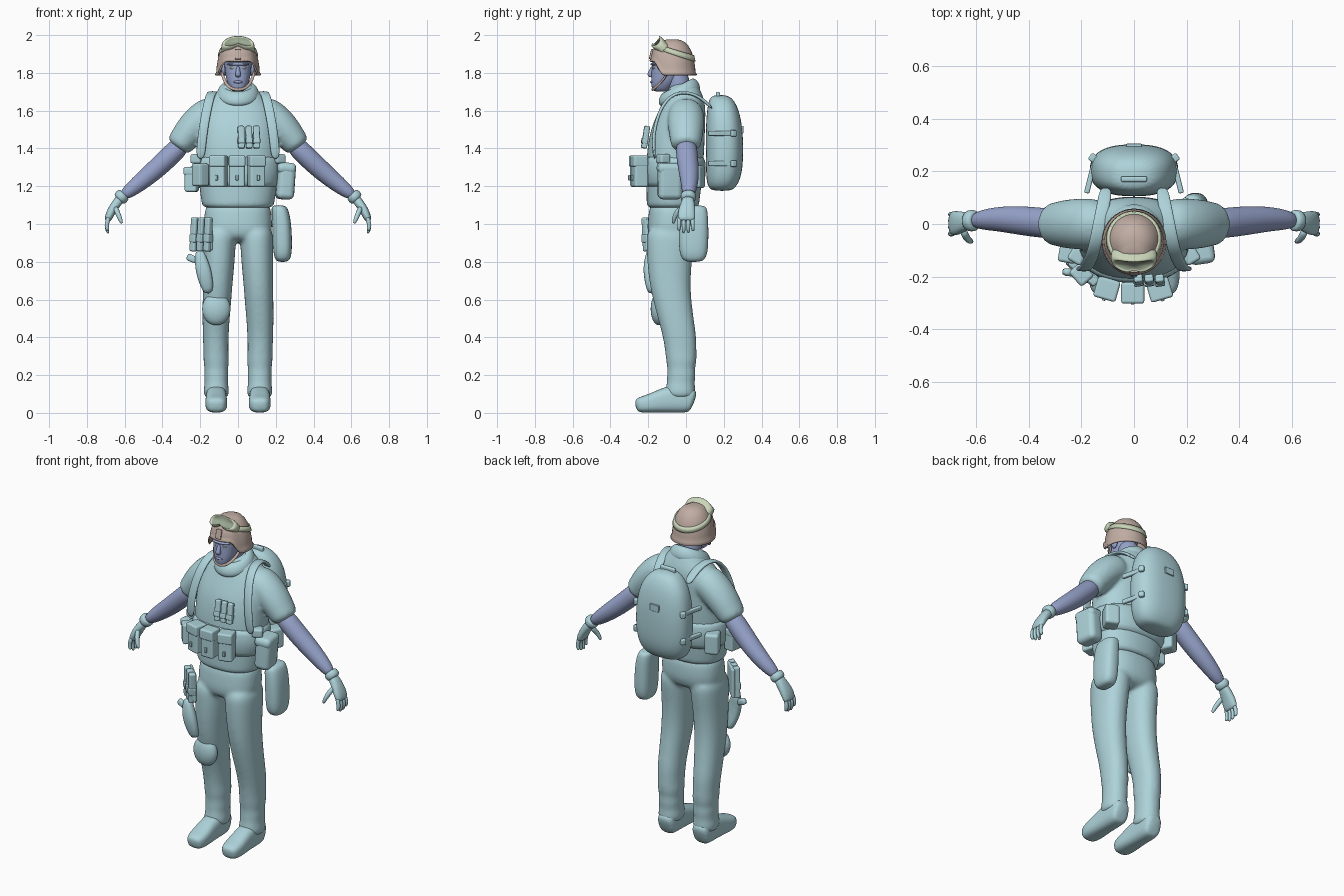
import bpy, bmesh, math
from mathutils import Vector, Matrix, Euler

def material(name, rgb):
    m = bpy.data.materials.new(name)
    m.diffuse_color = (*rgb, 1)
    return m

CLOTH = material("pale teal cloth", (0.42, 0.65, 0.70))
SKIN = material("blue grey skin", (0.31, 0.37, 0.60))
TAN = material("dusty tan", (0.53, 0.42, 0.37))
GREEN = material("pale green rubber", (0.59, 0.67, 0.49))
LENS = material("grey green lens", (0.33, 0.39, 0.29))
X, Y, Z = Vector((1, 0, 0)), Vector((0, 1, 0)), Vector((0, 0, 1))

def spow(v, p):
    return math.copysign(abs(v) ** p, v)

def bridge(bm, rings, cap=True):
    n = len(rings[0])
    for r, q in zip(rings, rings[1:]):
        for i in range(n):
            bm.faces.new((r[i], r[(i + 1) % n], q[(i + 1) % n], q[i]))
    if cap:
        bm.faces.new(rings[0])
        bm.faces.new(rings[-1])

def tube(bm, pts, ref=Y, flat=False, p=2.0, n=16, side=1):
    """Loft of superellipse rings; each point is x, y, z, half width, half depth."""
    c = [Vector((q[0] * side, q[1], q[2])) for q in pts]
    rings = []
    for i, q in enumerate(pts):
        t = Z if flat else (c[min(i + 1, len(c) - 1)] - c[max(i - 1, 0)]).normalized()
        v = (ref - t * ref.dot(t)).normalized()
        u = v.cross(t)
        ring = []
        for k in range(n):
            a = 2 * math.pi * (k + 0.5) / n
            ring.append(bm.verts.new(c[i] + u * q[3] * spow(math.cos(a), 2 / p) + v * q[4] * spow(math.sin(a), 2 / p)))
        rings.append(ring)
    bridge(bm, rings)

def finish(name, bm, mats, mirror=False, sub=0, remesh=0):
    bmesh.ops.recalc_face_normals(bm, faces=bm.faces[:])
    me = bpy.data.meshes.new(name)
    bm.to_mesh(me)
    bm.free()
    for m in mats if isinstance(mats, list) else [mats]:
        me.materials.append(m)
    for f in me.polygons:
        f.use_smooth = True
    ob = bpy.data.objects.new(name, me)
    bpy.context.collection.objects.link(ob)
    if mirror:
        ob.modifiers.new("mirror", 'MIRROR').use_mirror_merge = False
    if sub:
        s = ob.modifiers.new("smooth", 'SUBSURF')
        s.levels = s.render_levels = sub
    if remesh:
        r = ob.modifiers.new("blend", 'REMESH')
        r.mode, r.voxel_size, r.use_smooth_shade = 'VOXEL', remesh, True
        s = ob.modifiers.new("relax", 'SMOOTH')
        s.factor, s.iterations = 0.5, 5
    return ob

def part(name, pts, mat, mirror=False, sub=2, **kw):
    bm = bmesh.new()
    tube(bm, pts, **kw)
    return finish(name, bm, mat, mirror, sub)

def box(name, loc, size, rot=(0, 0, 0), mat=CLOTH, bevel=0.012, mirror=False):
    bm = bmesh.new()
    bmesh.ops.create_cube(bm, size=1)
    bmesh.ops.scale(bm, vec=size, verts=bm.verts[:])
    bmesh.ops.bevel(bm, geom=bm.edges[:], offset=min(bevel, min(size) * 0.45), segments=3, profile=0.5, affect='EDGES')
    R = Euler([math.radians(a) for a in rot]).to_matrix().to_4x4()
    bmesh.ops.transform(bm, matrix=Matrix.Translation(loc) @ R, verts=bm.verts[:])
    ob = finish(name, bm, mat, mirror)
    ob.modifiers.new("normals", 'WEIGHTED_NORMAL')
    return ob

def ball(name, loc, size, mat):
    bm = bmesh.new()
    bmesh.ops.create_uvsphere(bm, u_segments=24, v_segments=16, radius=1)
    bmesh.ops.transform(bm, matrix=Matrix.Translation(loc) @ Matrix.Diagonal((*size, 1)), verts=bm.verts[:])
    return finish(name, bm, mat)

# Shirt: torso and short sleeves blended together
bm = bmesh.new()
tube(bm, [(0, y, z, a, b) for z, y, a, b in [
    (1.08, -.07, .185, .135), (1.1, -.07, .192, .14), (1.18, -.065, .205, .145), (1.3, -.06, .215, .152),
    (1.42, -.053, .215, .152), (1.52, -.04, .21, .142), (1.6, -.02, .195, .125), (1.66, -.01, .155, .108),
    (1.71, -.01, .1, .085), (1.75, -.01, .08, .07)]], flat=True, p=2.3, n=24)
for s in (1, -1):
    tube(bm, [(.1, 0, 1.60, .09, .09), (.17, 0, 1.575, .095, .1), (.24, 0, 1.51, .09, .098),
              (.295, 0, 1.44, .075, .085), (.325, 0, 1.4, .071, .078)], side=s)
finish("shirt", bm, CLOTH, sub=2, remesh=.011)

# Trousers: pelvis and legs blended, loose folds at the ankles
bm = bmesh.new()
tube(bm, [(0, -.07, 1.14, .17, .12), (0, -.07, 1.04, .18, .13), (0, -.075, .96, .185, .135), (0, -.08, .9, .15, .1)],
     flat=True, p=2.4, n=24)
for s in (1, -1):
    tube(bm, [(.095, -.08, 1, .09, .13), (.1, -.083, .9, .09, .13), (.102, -.088, .8, .086, .12),
              (.108, -.085, .68, .08, .11), (.112, -.07, .58, .077, .102), (.117, -.05, .48, .072, .095),
              (.118, -.033, .4, .07, .09), (.117, -.027, .32, .066, .084), (.115, -.024, .27, .07, .082),
              (.115, -.026, .235, .062, .073), (.115, -.024, .2, .067, .078), (.115, -.028, .16, .061, .073),
              (.115, -.03, .12, .07, .083), (.115, -.028, .07, .066, .078)], flat=True, p=2.2, side=s)
finish("trousers", bm, CLOTH, sub=2, remesh=.011)

# Boots
part("boots", [(.115, y, z, a, b) for y, z, a, b in [
    (.045, .06, .042, .05), (.02, .071, .055, .071), (-.05, .077, .056, .077), (-.12, .066, .056, .066),
    (-.19, .05, .061, .05), (-.24, .043, .055, .043), (-.268, .037, .036, .03)]], CLOTH, True, ref=Z, p=2.8)

# Arms and gloves
part("arms", [(.28, 0, 1.44, .055, .058), (.36, .005, 1.36, .056, .058), (.44, .015, 1.285, .054, .056),
              (.53, .02, 1.21, .046, .046), (.62, .012, 1.14, .03, .031)], SKIN, True)
part("glove_cuffs", [(.6, .013, 1.16, .032, .034), (.607, .013, 1.153, .04, .042), (.627, .012, 1.135, .04, .042),
                     (.634, .012, 1.128, .03, .032)], CLOTH, True, sub=1)
bm = bmesh.new()
tube(bm, [(.615, .012, 1.145, .026, .03), (.643, .01, 1.11, .025, .036), (.67, .004, 1.07, .024, .047),
          (.687, .002, 1.03, .021, .047), (.692, .002, 1.015, .014, .042)], p=2.4)
for y, tip in [(-.036, .965), (-.012, .948), (.012, .95), (.035, .962)]:
    tube(bm, [(.684, y, 1.04, .013, .012), (.694, y, 1.005, .013, .012), (.696, y * 1.05, .98, .012, .011),
              (.686, y * 1.05, tip, .009, .009)], n=8)
tube(bm, [(.65, -.02, 1.09, .016, .018), (.638, -.05, 1.06, .015, .016), (.625, -.064, 1.03, .013, .013),
          (.614, -.068, 1.0, .009, .009)], n=8)
finish("gloves", bm, CLOTH, True, 1)

# Head
part("neck", [(0, -.025, 1.66, .066, .064), (0, -.04, 1.74, .062, .062), (0, -.06, 1.84, .06, .06)], SKIN)
part("face", [(0, y, z, a, b) for z, y, a, b in [
    (1.70, -.135, .026, .034), (1.715, -.132, .042, .05), (1.75, -.118, .06, .068), (1.79, -.105, .068, .08),
    (1.83, -.098, .072, .085), (1.88, -.085, .078, .095), (1.93, -.075, .06, .07)]], SKIN, flat=True, p=2.3)
part("nose", [(0, -.176, 1.838, .008, .008), (0, -.185, 1.81, .012, .014), (0, -.19, 1.79, .017, .018),
              (0, -.184, 1.776, .013, .01)], SKIN, flat=True, n=10)
ball("brow", (0, -.158, 1.846), (.058, .03, .011), SKIN)
ball("lips", (0, -.179, 1.752), (.024, .011, .008), SKIN)
for s in (1, -1):
    ball("eye", (s * .03, -.171, 1.826), (.015, .008, .006), GREEN)
    ball("ear", (s * .076, -.075, 1.82), (.012, .022, .035), SKIN)

# Helmet: dome with a raised front rim
def dome(th, t, off=0):
    f = min(1, max(0, (-math.sin(th) - .4) / .45))
    rim = 1.79 + .075 * f * f * (3 - 2 * f)
    r = .115 * max(0, math.cos(t * math.pi / 2)) ** .7 + (.008 if t == 0 else 0) + off
    return Vector((r * math.cos(th), -.068 + 1.03 * r * math.sin(th), rim + (1.978 - rim) * math.sin(t * math.pi / 2) + off * t))

N = 40
ANG = [2 * math.pi * i / N for i in range(N)]
bm = bmesh.new()
bridge(bm, [[bm.verts.new(dome(a, t)) for a in ANG] for t in (0, .05, .15, .3, .45, .6, .75, .88, .97)], False)
bm.verts.ensure_lookup_table()
bm.faces.new(bm.verts[-N:])
ob = finish("helmet", bm, TAN)
sol = ob.modifiers.new("shell", 'SOLIDIFY')
sol.thickness, sol.offset = .01, -1
box("helmet_bracket", (0, -.18, 1.898), (.034, .022, .055), (-14, 0, 0), TAN, .005)
part("chin_strap", [(x, y, z, .009, .006) for x, y, z in [
    (.088, -.09, 1.81), (.072, -.125, 1.755), (.045, -.165, 1.718), (0, -.184, 1.708),
    (-.045, -.165, 1.718), (-.072, -.125, 1.755), (-.088, -.09, 1.81)]], TAN, n=8)

# Goggle strap around the helmet
bm = bmesh.new()
bridge(bm, [[bm.verts.new(dome(a, .44 - .14 * math.sin(a) + dt, off)) for a in ANG]
            for dt, off in [(-.06, 0), (-.06, .006), (.06, .006), (.06, 0)]], False)
finish("goggle_strap", bm, GREEN)

# Goggles: curved frame with an inset lens
bm = bmesh.new()
M = Matrix.Translation((0, -.153, 1.96)) @ Matrix.Rotation(math.radians(-42), 4, 'X')
def gog(x, z, d):
    return bm.verts.new(M @ Vector((x, d + 4 * x * x, z)))
rings = []
for sc, d in [(1, .03), (1.02, .0), (.98, -.014), (.84, -.016), (.8, -.008)]:
    ring = []
    for a in ANG:
        x, z = .086 * spow(math.cos(a), .75), .036 * spow(math.sin(a), .75)
        if z < 0:
            z += .016 * math.exp(-(x / .02) ** 2)
        ring.append(gog(x * sc, z * sc, d))
    rings.append(ring)
bridge(bm, rings, False)
c = gog(0, 0, -.008)
for i in range(N):
    bm.faces.new((rings[-1][i], rings[-1][(i + 1) % N], c)).material_index = 1
finish("goggles", bm, [GREEN, LENS])

# Cowl collar, sagging at the front
bm = bmesh.new()
rings = []
for a in ANG:
    c = Vector((.086 * math.cos(a), -.035 + .083 * math.sin(a), 1.698 + .035 * math.sin(a)))
    out = Vector((math.cos(a), math.sin(a), 0))
    rings.append([bm.verts.new(c + out * (.026 * math.cos(b) - .012 * math.sin(b)) + Z * .04 * math.sin(b))
                  for b in [math.pi * k / 5 for k in range(10)]])
bridge(bm, rings + rings[:1], False)
finish("cowl_collar", bm, CLOTH, sub=1)

# Belt rig with three front pouches
part("belt", [(0, -.06, z, a, b) for z, a, b in [(1.19, .205, .145), (1.2, .225, .164), (1.35, .23, .168), (1.362, .21, .15)]],
     CLOTH, flat=True, p=2.3, n=24, sub=1)
for x, y, r in [(-.103, -.243, -16), (-.005, -.258, 0), (.097, -.245, 16)]:
    box("front_pouch", (x, y, 1.278), (.083, .075, .165), (0, 0, r))
    box("pouch_flap", (x, y - .004, 1.333), (.088, .08, .06), (0, 0, r), bevel=.01)
    box("pouch_button", (x + .04 * math.sin(math.radians(r)), y - .042, 1.245), (.014, .012, .03), (0, 0, r), bevel=.004)
box("belt_buckles", (.215, -.12, 1.345), (.06, .06, .05), (0, 0, 30), mirror=True)

# Side pouches
box("large_side_pouch", (.25, -.085, 1.225), (.095, .13, .19), (0, 4, 8), bevel=.03)
box("large_side_flap", (.252, -.085, 1.295), (.1, .135, .06), (0, 4, 8), bevel=.025)
box("rear_pouch", (.205, .05, 1.25), (.08, .085, .12), (0, 0, -25), bevel=.015)
box("left_rear_pouch", (-.205, .04, 1.25), (.08, .085, .12), (0, 0, 25), bevel=.015)
box("left_side_pouch", (-.245, -.1, 1.235), (.065, .09, .13), (0, 0, -10))
box("left_front_pouch", (-.2, -.19, 1.26), (.075, .065, .12), (0, 0, -48))
box("left_side_flap", (-.248, -.1, 1.28), (.07, .095, .045), (0, 0, -10))

# Chest magazines
for x in (.017, .058, .098):
    box("chest_magazine", (x, -.214, 1.46), (.034, .03, .12), (-9, 0, 8), bevel=.008)
    box("magazine_band", (x, -.219, 1.44), (.038, .034, .03), (-9, 0, 8), bevel=.006)

# Hip bag
part("hip_bag", [(x, .04, z, a, b) for x, z, a, b in [
    (.215, 1.1, .035, .06), (.222, 1.08, .046, .075), (.232, 1.0, .052, .08), (.236, .88, .052, .08),
    (.236, .825, .046, .07), (.236, .798, .03, .045)]], CLOTH, flat=True, p=2.6)

# Thigh magazines, holster and knee pad on one leg
box("thigh_panel", (-.186, -.165, .945), (.135, .02, .17), (0, 0, -45), bevel=.008)
for i in (-1, 0, 1):
    x, y = -.195 + .036 * i, -.18 - .03 * i
    box("thigh_magazine", (x, y, .945), (.037, .036, .18), (0, 4, -42), bevel=.009)
    box("thigh_magazine_band", (x, y, .925), (.041, .042, .045), (0, 4, -42), bevel=.007)
part("holster", [(-.205, -.185, .86, .02, .022), (-.2, -.19, .83, .03, .026), (-.185, -.2, .76, .043, .03),
                 (-.168, -.19, .69, .038, .028), (-.155, -.18, .63, .024, .022)], CLOTH, p=2.5, sub=1)
part("pistol_grip", [(-.2, -.19, .8, .018, .014), (-.24, -.185, .815, .018, .014), (-.272, -.18, .83, .022, .016)],
     CLOTH, p=2.8, sub=1)
ball("knee_pad", (-.115, -.145, .55), (.075, .042, .086), CLOTH)

# Backpack with handle, side straps and shoulder straps
part("backpack", [(0, y, z, a, b) for z, y, a, b in [
    (1.175, .19, .09, .05), (1.195, .19, .13, .075), (1.25, .2, .16, .095), (1.35, .205, .172, .1),
    (1.48, .203, .168, .1), (1.58, .198, .148, .09), (1.645, .19, .11, .073), (1.685, .18, .055, .045)]],
     CLOTH, flat=True, p=2.5, n=20)
box("backpack_handle", (0, .17, 1.685), (.1, .022, .03), bevel=.008)
box("backpack_patch", (0, .295, 1.5), (.06, .02, .04), bevel=.004)
for z in (1.32, 1.48):
    box("compression_straps", (.163, .185, z), (.02, .14, .026), (0, 0, 14), bevel=.006, mirror=True)
    box("strap_buckles", (.155, .25, z), (.03, .03, .034), (0, 0, 35), bevel=.007, mirror=True)
part("shoulder_straps", [(x, y, z, .009, .025) for x, y, z in [
    (.2, -.165, 1.34), (.192, -.175, 1.44), (.178, -.16, 1.54), (.16, -.125, 1.63), (.145, -.07, 1.69),
    (.13, .01, 1.7), (.115, .08, 1.67), (.105, .14, 1.61)]], CLOTH, True, ref=X, p=3, n=12)
